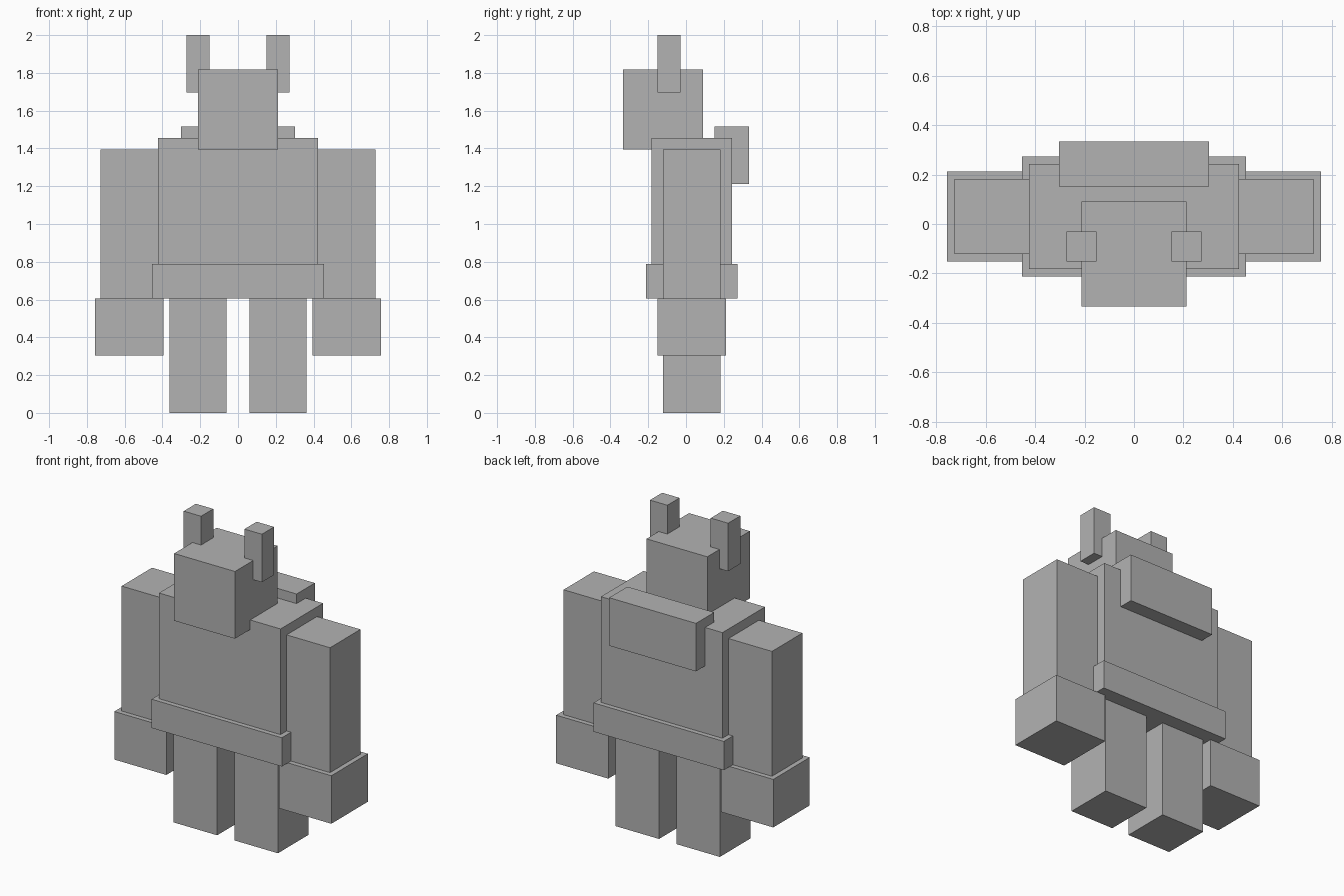
import bpy
from mathutils import Matrix, Vector

if "Cube" in bpy.data.objects:
    bpy.data.objects.remove(bpy.data.objects["Cube"])

U = 2 / 33  # one block unit; the figure is 33 units tall

grey = bpy.data.materials.new("plain_grey")
grey.diffuse_color = (0.45, 0.45, 0.45, 1)
grey.use_nodes = True
grey.node_tree.nodes["Principled BSDF"].inputs["Base Color"].default_value = grey.diffuse_color


def box(name, x, y, z):
    """Axis-aligned block given by (min, max) ranges in block units."""
    lo, hi = zip(x, y, z)
    lo, hi = Vector(lo) * U, Vector(hi) * U
    bpy.ops.mesh.primitive_cube_add(size=1)
    ob = bpy.context.object
    ob.name = ob.data.name = name
    ob.data.transform(Matrix.Diagonal((*(hi - lo), 1)))
    ob.location = (lo + hi) / 2
    ob.data.materials.append(grey)
    return ob


def pair(name, x, y, z):
    """Block on the right and its mirror image on the left."""
    box("right_" + name, x, y, z)
    box("left_" + name, (-x[1], -x[0]), y, z)


# Body
box("torso", (-7, 7), (-3, 4), (13, 24))
box("belt", (-7.5, 7.5), (-3.5, 4.5), (10, 13))
box("back_pack", (-5, 5), (2.5, 5.5), (20, 25))

# Head and ears
box("head", (-3.5, 3.5), (-5.5, 1.5), (23, 30))
pair("ear", (2.5, 4.5), (-2.5, -0.5), (28, 33))

# Limbs
pair("arm", (7, 12), (-2, 3), (10, 23))
pair("fist", (6.5, 12.5), (-2.5, 3.5), (5, 10))
pair("leg", (1, 6), (-2, 3), (0, 10))
